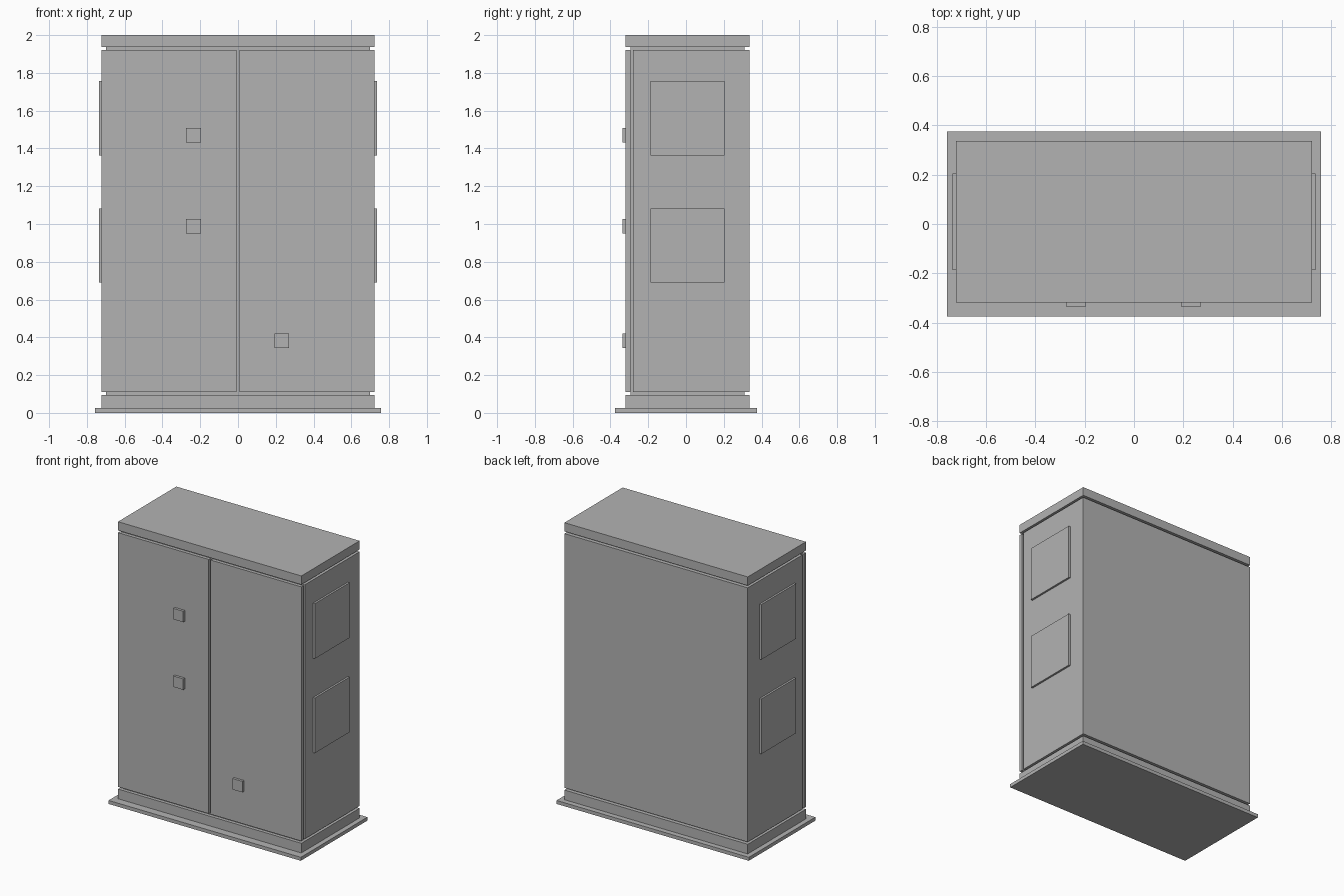
import bpy
import bmesh

cube = bpy.data.objects.get("Cube")
if cube:
    bpy.data.objects.remove(cube, do_unlink=True)

COLOUR = (0.45, 0.45, 0.45, 1.0)
grey = bpy.data.materials.new("cabinet_grey")
grey.use_nodes = True
grey.diffuse_color = COLOUR
for node in grey.node_tree.nodes:
    if node.type == 'BSDF_PRINCIPLED':
        node.inputs["Base Color"].default_value = COLOUR


def box(name, xs, ys, zs):
    """Flat-sided box spanning the given ranges."""
    mesh = bpy.data.meshes.new(name)
    bm = bmesh.new()
    bmesh.ops.create_cube(bm, size=1)
    for v in bm.verts:
        v.co = [(a + b) / 2 + c * (b - a)
                for c, (a, b) in zip(v.co, (xs, ys, zs))]
    bm.to_mesh(mesh)
    bm.free()
    mesh.materials.append(grey)
    obj = bpy.data.objects.new(name, mesh)
    bpy.context.collection.objects.link(obj)
    return obj


# Main dimensions
W = 0.723                     # half width of the body
FRONT, BACK = -0.319, 0.337   # door face and rear face
DOOR_BACK = -0.295
LOW, HIGH = 0.11, 1.922       # bottom and top of doors and body
FULL_X, FULL_Y = (-W, W), (FRONT, BACK)

# Floor slab, plinth, recessed core, outer body and top cap
box("floor_slab", (-0.758, 0.758), (-0.375, 0.375), (0, 0.025))
box("plinth", FULL_X, FULL_Y, (0.025, 0.094))
box("recessed_core", (-0.7, 0.7), (DOOR_BACK, 0.31), (0.094, 1.938))
box("outer_body", FULL_X, (-0.28, BACK), (LOW, HIGH))
box("top_cap", FULL_X, FULL_Y, (1.938, 2.0))

# Pair of doors and raised side panels
for side, sign in (("left", 1), ("right", -1)):
    box(side + "_door", sorted((sign * 0.0075, sign * W)),
        (FRONT, DOOR_BACK), (LOW, HIGH))
    for level, z in (("lower", 0.69), ("upper", 1.363)):
        box(f"{side}_{level}_side_panel", sorted((sign * W, sign * 0.737)),
            (-0.187, 0.204), (z, z + 0.393))

# Small square fittings on the doors
for name, x, z in (("upper_door_fitting", -0.235, 1.47),
                   ("middle_door_fitting", -0.235, 0.988),
                   ("lower_door_fitting", 0.231, 0.382)):
    box(name, (x - 0.039, x + 0.039), (-0.337, FRONT), (z - 0.039, z + 0.039))
